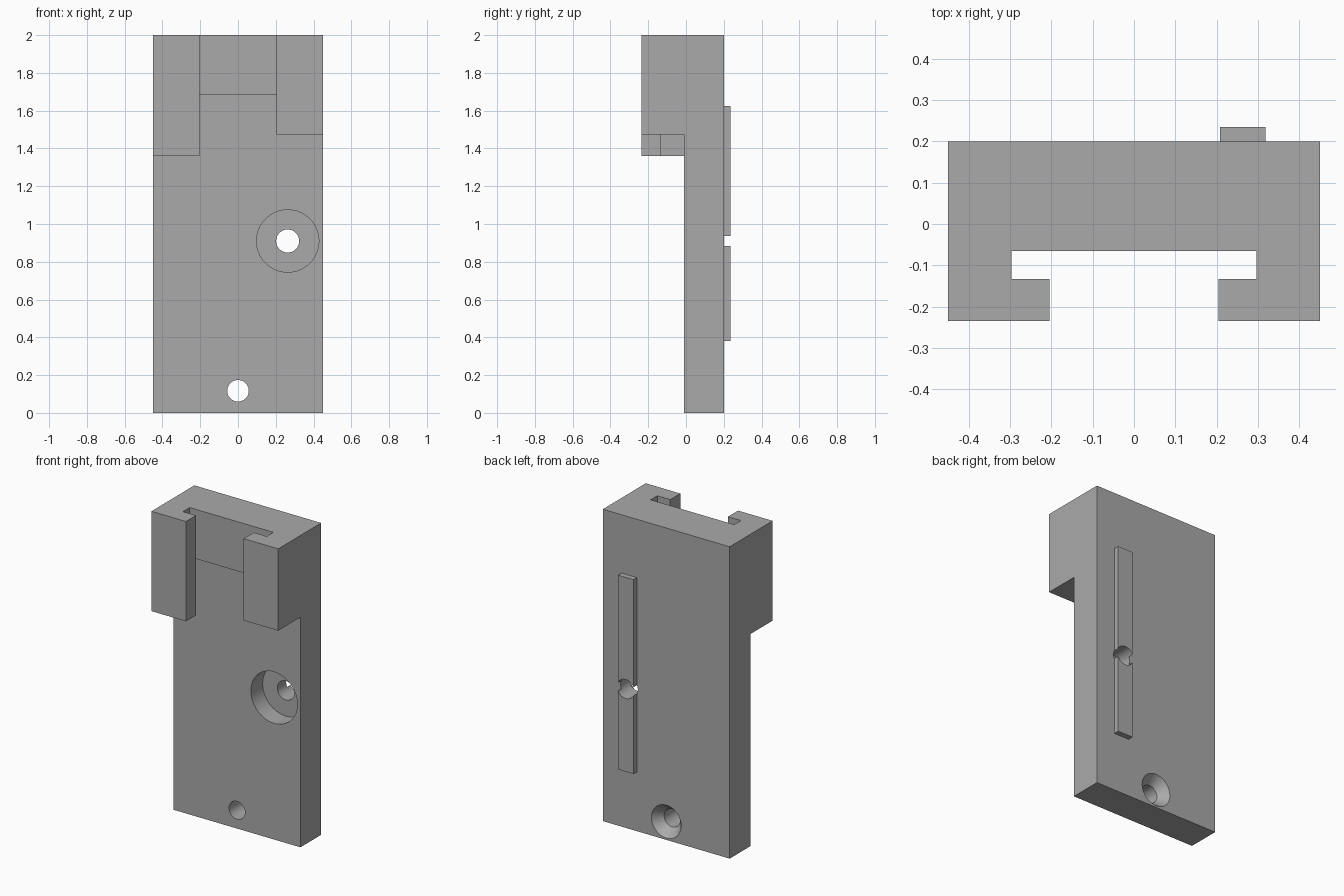
import bpy
import math

default = bpy.data.objects.get("Cube")
if default:
    bpy.data.objects.remove(default, do_unlink=True)

grey = bpy.data.materials.new("plain grey")
grey.use_nodes = True
colour = (0.4, 0.4, 0.4, 1)
grey.diffuse_color = colour
grey.node_tree.nodes["Principled BSDF"].inputs["Base Color"].default_value = colour


def box(name, x, y, z):
    """Box from (min, max) ranges on each axis."""
    bpy.ops.mesh.primitive_cube_add(size=1, location=[sum(r) / 2 for r in (x, y, z)])
    ob = bpy.context.object
    ob.name = name
    ob.scale = [r[1] - r[0] for r in (x, y, z)]
    bpy.ops.object.transform_apply(location=True, rotation=False, scale=True)
    ob.data.materials.append(grey)
    return ob


def bore(name, x, z, y, r_front, r_back):
    """Round or tapered cutter running along y."""
    bpy.ops.mesh.primitive_cone_add(
        vertices=64, radius1=r_front, radius2=r_back, depth=y[1] - y[0],
        location=(x, sum(y) / 2, z), rotation=(-math.pi / 2, 0, 0))
    ob = bpy.context.object
    ob.name = name
    ob.data.materials.append(grey)
    return ob


def cut(target, cutter):
    cutter.hide_render = True
    mod = target.modifiers.new("cut", "BOOLEAN")
    mod.operation = "DIFFERENCE"
    mod.solver = "EXACT"
    mod.object = cutter
    bpy.context.view_layer.objects.active = target
    bpy.ops.object.modifier_apply(modifier=mod.name)
    bpy.data.objects.remove(cutter, do_unlink=True)


FRONT, PLATE, BACK = -0.235, -0.01, 0.2
LOW, OUT = -0.1, -0.3

# Main plate with hooked jaws, carved out of one block
body = box("mounting_plate", (-0.45, 0.45), (FRONT, BACK), (0, 2))
cut(body, box("right_jaw_underside", (-0.6, 0.01), (OUT, PLATE), (LOW, 1.36)))
cut(body, box("left_jaw_underside", (-0.01, 0.6), (OUT, PLATE), (LOW, 1.475)))
cut(body, box("jaw_mouth", (-0.205, 0.205), (OUT, -0.1), (LOW, 2.1)))
cut(body, box("upper_slot", (-0.297, 0.297), (-0.133, -0.065), (LOW, 2.1)))
cut(body, box("lower_slot", (-0.297, 0.297), (-0.133, PLATE), (LOW, 1.683)))

# Raised key on the back
key = box("back_key", (0.208, 0.318), (BACK, 0.235), (0.38, 1.626))

# Counterbored bolt hole through the plate and key
for part in (body, key):
    cut(part, bore("bolt_hole", 0.263, 0.91, (OUT, 0.4), 0.061, 0.061))
cut(body, bore("bolt_counterbore", 0.263, 0.91, (OUT, 0.11), 0.165, 0.165))

# Countersunk screw hole near the foot
cut(body, bore("screw_hole", 0, 0.117, (OUT, 0.4), 0.057, 0.057))
cut(body, bore("screw_countersink", 0, 0.117, (0.14, BACK + 0.012), 0.057, 0.115))

# Smooth bores, crisp edges
for part in (body, key):
    bpy.ops.object.select_all(action="DESELECT")
    part.select_set(True)
    bpy.context.view_layer.objects.active = part
    bpy.ops.object.shade_smooth_by_angle(angle=math.radians(30))
